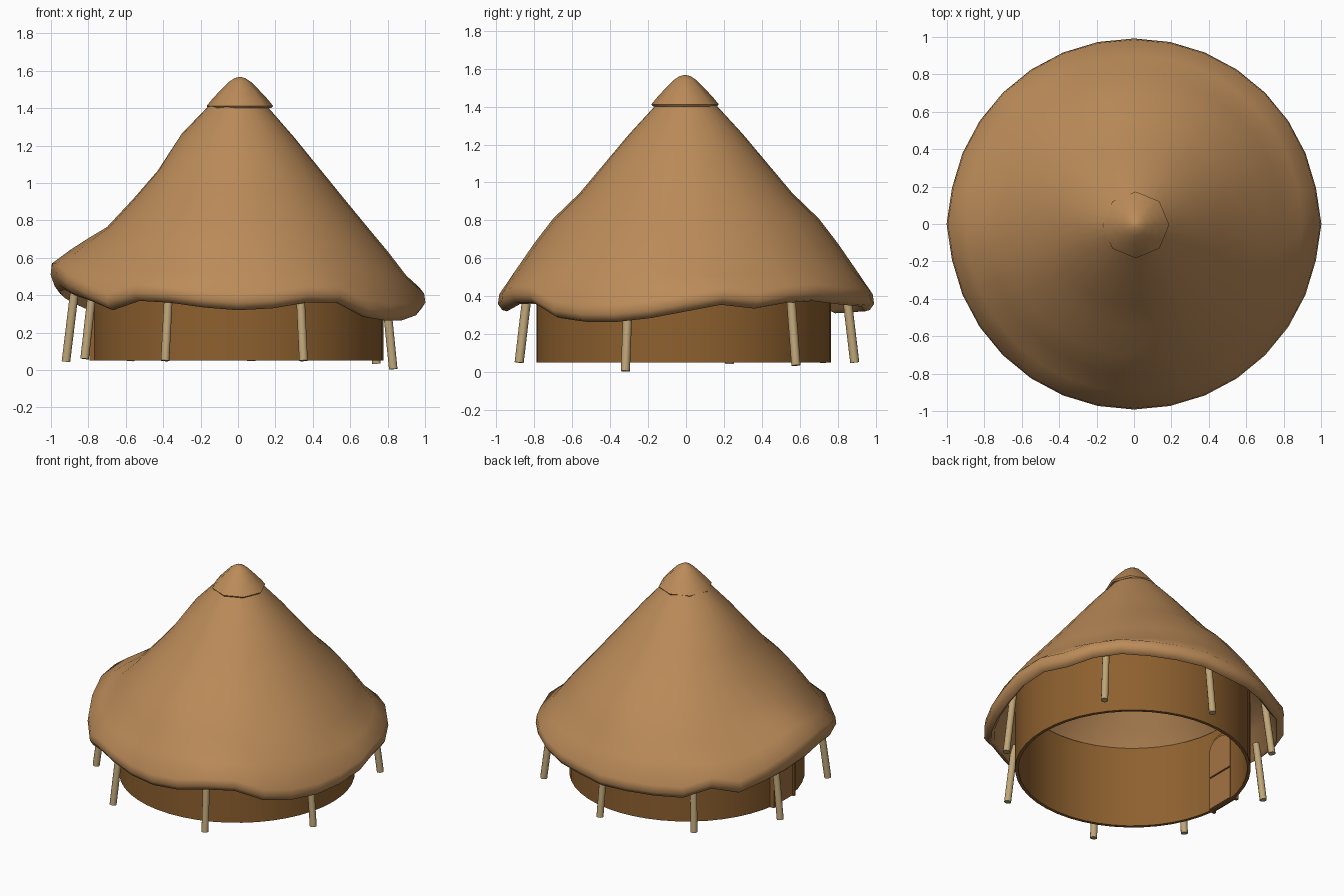
import bpy, bmesh, math
from mathutils import Vector

if "Cube" in bpy.data.objects:
    bpy.data.objects.remove(bpy.data.objects["Cube"])

def material(name, rgb):
    m = bpy.data.materials.new(name)
    m.diffuse_color = (*rgb, 1)
    m.use_nodes = True
    m.node_tree.nodes["Principled BSDF"].inputs["Base Color"].default_value = m.diffuse_color
    return m

THATCH = material("thatch", (0.50, 0.26, 0.10))
CLAY = material("clay_wall", (0.27, 0.118, 0.028))
WOOD = material("pale_wood", (0.52, 0.38, 0.19))
DOOR = material("door_wood", (0.37, 0.17, 0.055))

def finish(name, bm, mat, angle=40):
    bmesh.ops.recalc_face_normals(bm, faces=bm.faces)
    me = bpy.data.meshes.new(name)
    bm.to_mesh(me)
    bm.free()
    ob = bpy.data.objects.new(name, me)
    bpy.context.collection.objects.link(ob)
    me.materials.append(mat)
    bpy.ops.object.select_all(action='DESELECT')
    ob.select_set(True)
    bpy.context.view_layer.objects.active = ob
    bpy.ops.object.shade_smooth_by_angle(angle=math.radians(angle))
    return ob

def lathe(name, rings, mat, angle=40, loop=False, caps=False):
    """rings: lists of points, joined ring to ring."""
    bm = bmesh.new()
    vs = [[bm.verts.new(p) for p in ring] for ring in rings]
    pairs = list(zip(vs, vs[1:])) + ([(vs[-1], vs[0])] if loop else [])
    for a, b in pairs:
        n = len(a)
        for i in range(n):
            j = (i + 1) % n
            bm.faces.new((a[i], a[j], b[j], b[i]))
    if caps:
        bm.faces.new(vs[0])
        bm.faces.new(vs[-1])
    return finish(name, bm, mat, angle)

def circle(r, z, n, cx=0, cy=0):
    return [(cx + r * math.cos(2 * math.pi * i / n),
             cy + r * math.sin(2 * math.pi * i / n), z) for i in range(n)]

# Thatched roof: cone whose hem follows a wavy eave height, raised over the door
EAVE = [.32, .355, .335, .365, .375, .36, .35, .345, .32, .32, .315, .31, .37, .315, .355, .385,
        .42, .43, .40, .37, .32, .37, .36, .335, .32, .33, .36, .36, .285, .265, .265, .285]
# radius, height, bulge on the y sides, lift over the door
SLOPE = [(.13, 1.44, 0, 0), (.30, 1.245, .01, .02), (.43, 1.085, .015, -.02),
         (.56, .925, .02, -.01), (.70, .755, .055, .01), (.80, .635, .045, .07),
         (.90, .505, .03, .135)]
# radius, height above the eave, lift over the door
LIP = [(.985, .09, .06), (.992, .04, .05), (.97, .008, .02), (.945, 0, 0), (.925, .02, 0)]

def roof_ring(r, height, side=0, lift=0, eave=False):
    pts = []
    for i, e in enumerate(EAVE):
        a = 2 * math.pi * i / 32
        door = math.exp(-((a - math.pi) / .42) ** 2)
        z = height + (e if eave else 0) + side * math.sin(a) ** 2 + lift * door
        rr = r + (.01 if eave and i % 16 == 0 else 0)
        pts.append((rr * math.cos(a), rr * math.sin(a), z))
    return pts

rings = [roof_ring(*s) for s in SLOPE]
rings += [roof_ring(r, h, 0, l, True) for r, h, l in LIP]
rings += [roof_ring(r - .02, h - .035, s, l) for r, h, s, l in reversed(SLOPE)]
lathe("thatched_roof", rings, THATCH, 60, loop=True)

# Roof cap: eight-sided bell
CAP = [(.12, 1.415), (.17, 1.402), (.178, 1.412), (.145, 1.452), (.10, 1.50),
       (.06, 1.54), (.03, 1.56), (.006, 1.567)]
lathe("roof_cap", [circle(r, z, 8, .01, -.005) for r, z in CAP], THATCH, 50, caps=True)

# Round clay wall, open underneath
WALL = [(.777, .05), (.777, .64), (.755, .64), (.755, .05)]
lathe("round_wall", [circle(r, z, 48, 0, -.012) for r, z in WALL], CLAY, 40, loop=True)

# Posts: foot x, y, z; each leans in a little toward the roof
POSTS = [(-.92, .23, .045), (-.82, -.46, .06), (-.39, -.88, .05), (.35, -.88, .05),
         (.83, -.32, .005), (.74, .58, .035), (.07, .89, .05), (-.575, .73, .05)]
for k, (x, y, z) in enumerate(POSTS):
    foot, top = Vector((x, y, z)), Vector((x * .945, y * .945, .46))
    d = top - foot
    bm = bmesh.new()
    bmesh.ops.create_cone(bm, cap_ends=True, segments=10, radius1=.024, radius2=.024, depth=d.length)
    q = Vector((0, 0, 1)).rotation_difference(d)
    bmesh.ops.rotate(bm, verts=bm.verts, matrix=q.to_matrix())
    bmesh.ops.translate(bm, verts=bm.verts, vec=(foot + top) / 2)
    finish("post_%d" % (k + 1), bm, WOOD)
bpy.data.objects["post_5"].data.vertices[0].co.z = max(0, bpy.data.objects["post_5"].data.vertices[0].co.z)

# Door at -x: two arched leaves in a thin clay frame
def prism(name, outline, x0, x1, mat):
    bm = bmesh.new()
    f = bm.faces.new([bm.verts.new((x0, y, z)) for y, z in outline])
    g = bmesh.ops.extrude_face_region(bm, geom=[f])["geom"]
    bmesh.ops.translate(bm, verts=[v for v in g if isinstance(v, bmesh.types.BMVert)], vec=(x1 - x0, 0, 0))
    return finish(name, bm, mat, 30)

def arch(w, spring, rise, n=10):
    return [(w * math.cos(math.pi * i / n), spring + rise * math.sin(math.pi * i / n)) for i in range(n + 1)]

W = .105
prism("door_lower_leaf", [(W, .055), (W, .285), (-W, .285), (-W, .055)], -.785, -.738, DOOR)
prism("door_upper_leaf", [(-W, .295), (W, .295)] + arch(W, .49, .075), -.785, -.738, DOOR)
outer = [(W + .02, .05)] + arch(W + .02, .49, .095) + [(-W - .02, .05)]
inner = [(W, .05)] + arch(W, .49, .075) + [(-W, .05)]
prism("door_frame", outer + inner[::-1], -.795, -.745, CLAY)
